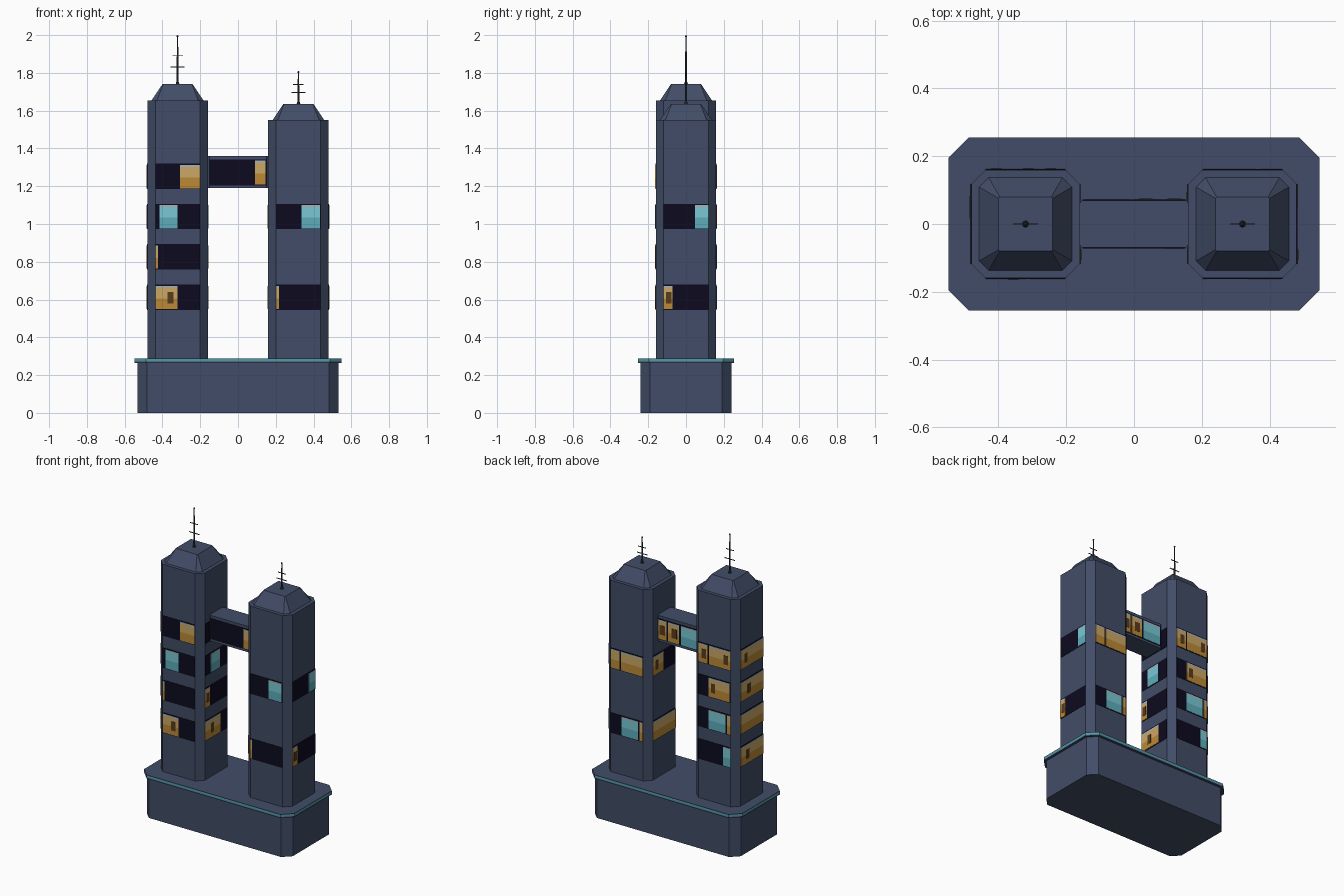
import bpy, bmesh
from mathutils import Vector, Matrix

if "Cube" in bpy.data.objects:
    bpy.data.objects.remove(bpy.data.objects["Cube"])

# Flat colours
COLOURS = {
    "slate_wall": (0.053, 0.073, 0.135), "night_glass": (0.004, 0.003, 0.014),
    "tan_light": (0.60, 0.39, 0.13), "gold_light": (0.50, 0.25, 0.035),
    "brown_figure": (0.10, 0.045, 0.012), "cyan_light": (0.19, 0.58, 0.66),
    "deep_cyan": (0.11, 0.42, 0.50), "pale_blind": (0.38, 0.46, 0.48),
    "teal_trim": (0.08, 0.33, 0.40), "antenna_metal": (0.035, 0.045, 0.055),
}
MATS = {}
for n, c in COLOURS.items():
    MATS[n] = bpy.data.materials.new(n)
    MATS[n].diffuse_color = (*c, 1)


def finish(bm, name, mats):
    me = bpy.data.meshes.new(name)
    bmesh.ops.recalc_face_normals(bm, faces=bm.faces)
    bm.to_mesh(me)
    bm.free()
    for m in mats:
        me.materials.append(MATS[m])
    ob = bpy.data.objects.new(name, me)
    bpy.context.collection.objects.link(ob)
    return ob


def ring(hx, hy, c):
    return [(-hx + c, -hy), (hx - c, -hy), (hx, -hy + c), (hx, hy - c),
            (hx - c, hy), (-hx + c, hy), (-hx, hy - c), (-hx, -hy + c)]


def loft(name, cx, sections, mats=("slate_wall",), side_mats=None):
    """Stack of chamfered rectangles (half x, half y, chamfer, z)."""
    bm = bmesh.new()
    rings = [[bm.verts.new((cx + x, y, z)) for x, y in ring(hx, hy, c)]
             for hx, hy, c, z in sections]
    bm.faces.new(rings[0])
    bm.faces.new(rings[-1])
    for k in range(len(rings) - 1):
        for i in range(8):
            j = (i + 1) % 8
            f = bm.faces.new((rings[k][i], rings[k][j], rings[k + 1][j], rings[k + 1][i]))
            f.material_index = side_mats[k] if side_mats else 0
    return finish(bm, name, mats)


def window_band(name, centre, normal, half, z0, z1, panels):
    """Dark glass plate with lit rooms; panel = (start, end, kind, figure positions)."""
    names = list(COLOURS)
    bm = bmesh.new()
    n = Vector(normal)
    r = Vector((0, 0, 1)).cross(n)
    h = z1 - z0

    def plate(u0, u1, v0, v1, depth, mat):
        c = Vector(centre) + r * ((u0 + u1 - 1) * half) + n * (depth / 2)
        c.z = z0 + (v0 + v1) / 2 * h
        size = [abs(r[i]) * (u1 - u0) * 2 * half + abs(n[i]) * depth for i in range(2)]
        m = Matrix.Translation(c) @ Matrix.Diagonal((*size, (v1 - v0) * h, 1))
        new = bmesh.ops.create_cube(bm, size=1, matrix=m)["verts"]
        for f in {f for v in new for f in v.link_faces}:
            f.material_index = names.index(mat)

    plate(0, 1, 0, 1, 0.002, "night_glass")
    for u0, u1, kind, figures in panels:
        top, low = ("tan_light", "gold_light") if kind == "w" else ("cyan_light", "deep_cyan")
        plate(u0, u1, 0.03, 0.45, 0.0035, low)
        plate(u0, u1, 0.45, 0.88, 0.0035, top)
        plate(u0, u1, 0.88, 0.95, 0.0035, "pale_blind")
        for f in figures:
            plate(f, f + 0.13, 0.25, 0.7, 0.005, "brown_figure")
    finish(bm, name, names)


def antenna(name, x, z0, z1):
    bm = bmesh.new()
    L = z1 - z0

    def rod(r1, r2, a, b):
        bmesh.ops.create_cone(bm, cap_ends=True, segments=8, radius1=r1, radius2=r2,
                              depth=b - a, matrix=Matrix.Translation((x, 0, (a + b) / 2)))
    rod(0.010, 0.007, z0, z0 + 0.012)
    rod(0.006, 0.003, z0, z1 - 0.004)
    bmesh.ops.create_icosphere(bm, subdivisions=1, radius=0.006,
                               matrix=Matrix.Translation((x, 0, z1 - 0.006)))
    for t, w in ((0.35, 0.074), (0.59, 0.056)):
        bmesh.ops.create_cube(bm, size=1, matrix=Matrix.Translation((x, 0, z0 + t * L))
                              @ Matrix.Diagonal((w, 0.004, 0.004, 1)))
    finish(bm, name, ["antenna_metal"])


# Podium and trimmed deck
loft("podium", 0, [(0.533, 0.24, 0.05, 0), (0.533, 0.24, 0.05, 0.265)])
loft("deck", 0, [(0.548, 0.255, 0.06, 0.264), (0.548, 0.255, 0.06, 0.271),
                 (0.548, 0.255, 0.06, 0.285), (0.548, 0.255, 0.06, 0.288)],
     ("slate_wall", "teal_trim"), (0, 1, 0))

# Towers, crowns, antennas
for side, x, top, tip in (("left", -0.32, 1.655, 2.0), ("right", 0.32, 1.55, 1.81)):
    loft(side + "_tower", x, [(0.16, 0.16, 0.042, 0.28), (0.16, 0.16, 0.042, top)])
    loft(side + "_crown", x, [(0.137, 0.137, 0.028, top),
                              (0.08, 0.08, 0.004, top + 0.085)])
    antenna(side + "_antenna", x, top + 0.085, tip)

# Lit rooms per tower, face and floor
FRONT, BACK, LEFT, RIGHT = (0, -1, 0), (0, 1, 0), (-1, 0, 0), (1, 0, 0)
FLOORS = (0.545, 0.76, 0.973, 1.185)
ROOMS = {
    ("left", -0.32): {
        "front": (FRONT, {0: [(0.0, 0.5, "w", [0.28])], 1: [(0, 0.06, "w", [])],
                          2: [(0.1, 0.5, "c", [])], 3: [(0.55, 1, "w", [])]}),
        "back": (BACK, {0: [(0.78, 1, "c", [])], 1: [(0.32, 0.85, "c", []), (0.9, 1, "w", [])],
                        2: [(0.33, 0.97, "w", [0.4])],
                        3: [(0.0, 0.3, "w", [0.12]), (0.34, 1, "w", [0.8])]}),
        "left": (LEFT, {0: [(0, 1, "w", [0.25])], 1: [(0, 1, "w", [])],
                        2: [(0, 1, "w", [0.3])], 3: [(0, 1, "w", [0.15])]}),
        "right": (RIGHT, {0: [(0, 0.68, "w", [0.25])], 1: [(0, 0.22, "w", [0.05])],
                          2: [(0.25, 0.66, "c", [])], 3: []}),
    },
    ("right", 0.32): {
        "front": (FRONT, {0: [(0, 0.06, "w", [])], 2: [(0.57, 0.98, "c", [])]}),
        "back": (BACK, {0: [(0.35, 0.85, "c", []), (0.9, 1, "w", [])],
                        2: [(0, 0.28, "w", []), (0.33, 1, "w", [])]}),
        "left": (LEFT, {0: [(0, 1, "w", [])], 2: [(0, 0.45, "w", [0.1])]}),
        "right": (RIGHT, {0: [(0, 0.2, "w", [0.05])], 2: [(0.7, 1, "c", [])]}),
    },
}
for (side, x), faces in ROOMS.items():
    for face, (n, floors) in faces.items():
        for k, panels in floors.items():
            c = (x + n[0] * 0.16, n[1] * 0.16, 0)
            window_band(f"{side}_tower_{face}_windows_{k + 1}", c, n, 0.118,
                        FLOORS[k], FLOORS[k] + 0.134, panels)

# Sky bridge with windows front and back
loft("bridge", 0, [(0.162, 0.07, 0.01, 1.19), (0.162, 0.07, 0.01, 1.36)])
window_band("bridge_front_windows", (0, -0.07, 0), FRONT, 0.152, 1.205, 1.342,
            [(0.8, 0.98, "w", [])])
window_band("bridge_back_windows", (0, 0.07, 0), BACK, 0.152, 1.205, 1.342,
            [(0, 0.2, "w", [0.04]), (0.24, 0.5, "w", [0.32]), (0.55, 0.97, "c", [])])

for m in bpy.data.materials:
    if m.users and not m.is_grease_pencil:
        m.use_nodes = True
        m.node_tree.nodes["Principled BSDF"].inputs["Base Color"].default_value = m.diffuse_color
